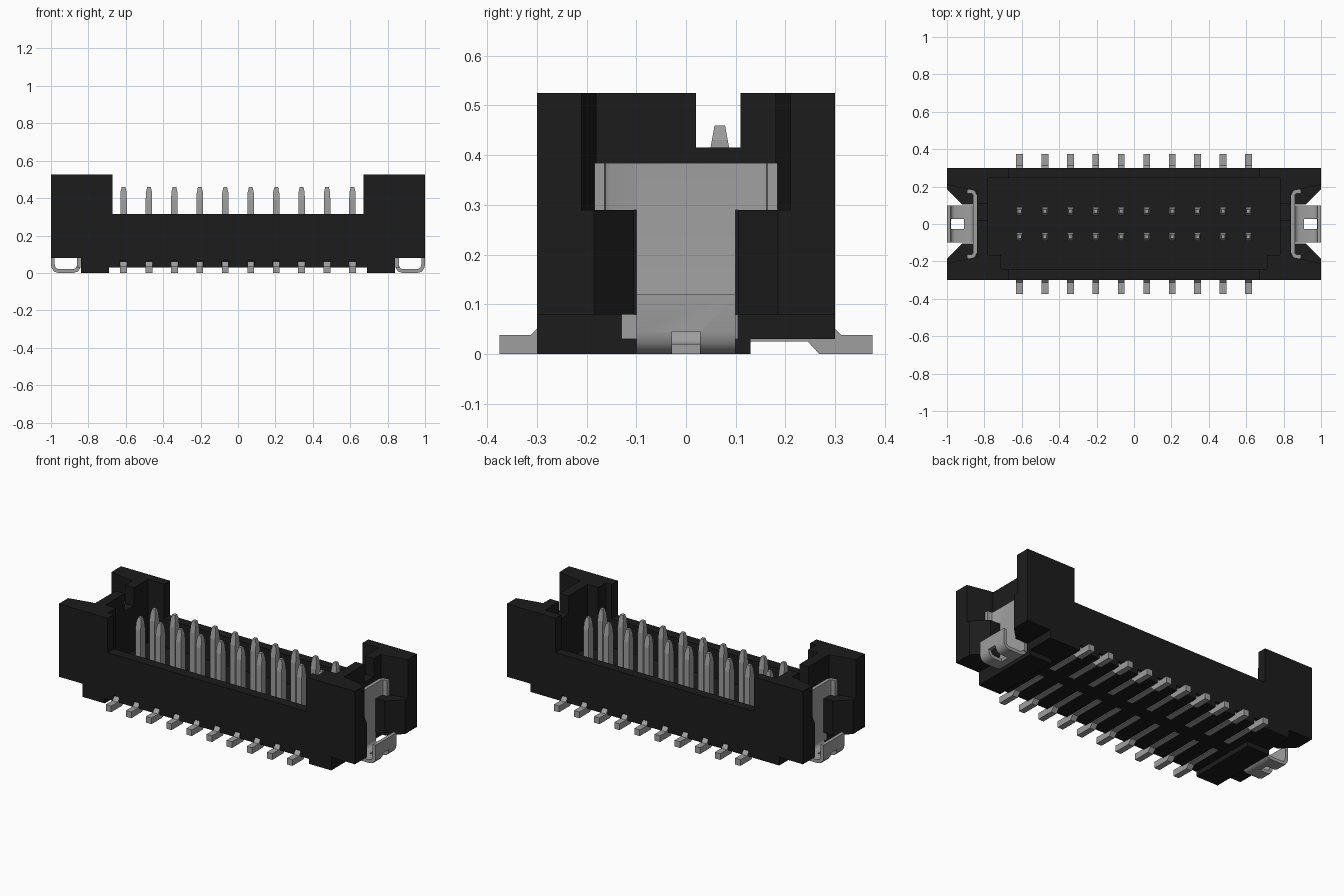
import bpy, bmesh, math
from mathutils import Vector

cube = bpy.data.objects.get("Cube")
if cube:
    bpy.data.objects.remove(cube, do_unlink=True)


def material(name, rgb, rough):
    m = bpy.data.materials.new(name)
    m.use_nodes = True
    m.diffuse_color = (*rgb, 1)
    b = m.node_tree.nodes["Principled BSDF"]
    b.inputs["Base Color"].default_value = (*rgb, 1)
    b.inputs["Roughness"].default_value = rough
    return m


black = material("black plastic", (0.0115, 0.0115, 0.0115), 0.6)
grey = material("grey metal", (0.345, 0.345, 0.345), 0.5)


def make(name, bm, mat):
    bmesh.ops.recalc_face_normals(bm, faces=bm.faces)
    me = bpy.data.meshes.new(name)
    bm.to_mesh(me)
    bm.free()
    me.materials.append(mat)
    ob = bpy.data.objects.new(name, me)
    bpy.context.collection.objects.link(ob)
    return ob


def prism(bm, pts, lo, hi, axis):
    """Extrude a 2D outline from lo to hi along axis x, y or z."""
    place = {"x": lambda p, h: (h, p[0], p[1]),
             "y": lambda p, h: (p[0], h, p[1]),
             "z": lambda p, h: (p[0], p[1], h)}[axis]
    a = [bm.verts.new(place(p, lo)) for p in pts]
    b = [bm.verts.new(place(p, hi)) for p in pts]
    bm.faces.new(a)
    bm.faces.new(b[::-1])
    for i in range(len(pts)):
        j = (i + 1) % len(pts)
        bm.faces.new((a[i], b[i], b[j], a[j]))


def box(bm, x0, x1, y0, y1, z0, z1):
    prism(bm, [(x0, y0), (x1, y0), (x1, y1), (x0, y1)], z0, z1, "z")


def band(path, t):
    """Outline of a bent sheet of thickness t following a 2D path."""
    p = [Vector(q) for q in path]
    left, right = [], []
    for i, q in enumerate(p):
        d0 = (q - p[i - 1]).normalized() if i else (p[1] - q).normalized()
        d1 = (p[i + 1] - q).normalized() if i < len(p) - 1 else d0
        d = (d0 + d1).normalized()
        n = Vector((-d.y, d.x)) * (t / 2 / max(d.dot(d0), 0.5))
        left.append(q + n)
        right.append(q - n)
    return left + right[::-1]


def cut(ob, bm):
    """Subtract a shape and remove its helper."""
    tool = make("helper", bm, ob.data.materials[0])
    tool.hide_render = True
    mod = ob.modifiers.new("cut", "BOOLEAN")
    mod.object, mod.operation, mod.solver = tool, "DIFFERENCE", "EXACT"
    bpy.context.view_layer.objects.active = ob
    bpy.ops.object.modifier_apply(modifier=mod.name)
    bpy.data.objects.remove(tool, do_unlink=True)


contact_x = [(i - 4.5) * 0.136 for i in range(10)]

# Housing block
bm = bmesh.new()
box(bm, -1, 1, -0.3, 0.3, 0.03, 0.525)
housing = make("housing", bm, black)

# Lowered long walls
bm = bmesh.new()
box(bm, -0.67, 0.67, -0.5, 0.5, 0.315, 0.7)
cut(housing, bm)

# Mating cavity with filled front corners
bm = bmesh.new()
prism(bm, [(-0.78, 0.245), (-0.78, -0.165), (-0.71, -0.165), (-0.71, -0.24),
           (0.71, -0.24), (0.71, -0.165), (0.78, -0.165), (0.78, 0.245)],
      0.14, 0.7, "z")
cut(housing, bm)

# Keying notch through both end walls
bm = bmesh.new()
box(bm, -0.9, 0.9, 0.02, 0.11, 0.415, 0.7)
cut(housing, bm)

# Slots for the solder tails in the foot of the long walls
bm = bmesh.new()
for x in contact_x:
    for y0, y1 in ((-0.4, -0.275), (0.275, 0.4)):
        box(bm, x - 0.019, x + 0.019, y0, y1, 0, 0.064)
cut(housing, bm)

# End recesses: raised underside, flared lower slot, wide upper slot
lower = [(0.84, 0.105), (0.92, 0.105), (1.01, 0.195)]
upper = [(0.84, 0.18), (0.86, 0.18), (1.01, 0.212)]
for s in (-1, 1):
    bm = bmesh.new()
    box(bm, min(s * 0.84, s * 1.1), max(s * 0.84, s * 1.1), -0.5, 0.5, -0.1, 0.08)
    cut(housing, bm)
    for half, z0, z1 in ((lower, 0, 0.3), (upper, 0.29, 0.7)):
        outline = [(s * x, y) for x, y in half]
        outline += [(s * x, -y) for x, y in reversed(half)]
        bm = bmesh.new()
        prism(bm, outline, z0, z1, "z")
        cut(housing, bm)

# Standoff feet under the ends
bm = bmesh.new()
for s in (-1, 1):
    box(bm, min(s * 0.69, s * 0.84), max(s * 0.69, s * 0.84), -0.3, 0.13, 0, 0.03)
make("standoff_feet", bm, black)

# Retention clip: bent strip with a slot in the lower bend
bm = bmesh.new()
hook = [(0.85, 0.38), (0.85, 0.045), (0.854, 0.028), (0.864, 0.015), (0.882, 0.01),
        (0.958, 0.01), (0.976, 0.015), (0.986, 0.028), (0.99, 0.045), (0.99, 0.12)]
prism(bm, band(hook, 0.02), -0.1, 0.1, "y")
clip = make("retention_clips", bm, grey)
bm = bmesh.new()
box(bm, 0.91, 1.1, -0.028, 0.028, -0.1, 0.045)
cut(clip, bm)

# Clip crossbar with curled ends, and lower shoulders
bar = [(0.893, 0.174), (0.872, 0.174), (0.858, 0.17), (0.85, 0.155)]
bar += [(x, -y) for x, y in reversed(bar)]
bm = bmesh.new()
prism(bm, band(bar, 0.02), 0.29, 0.384, "z")
crossbar = make("clip_crossbars", bm, grey)
bm = bmesh.new()
for y0, y1 in ((-0.13, -0.1), (0.1, 0.105)):
    box(bm, 0.84, 0.86, y0, y1, 0.03, 0.08)
shoulder = make("clip_shoulders", bm, grey)
for ob in (clip, crossbar, shoulder):
    ob.modifiers.new("mirror", "MIRROR").use_axis[0] = True

# Contacts: tapered pins and bent solder tails in two rows
pins, tails = bmesh.new(), bmesh.new()
sections = [(0.05, 0.0175, 0.023), (0.39, 0.0175, 0.023),
            (0.43, 0.0165, 0.016), (0.46, 0.0095, 0.0105)]
tail = [(0.045, 0.025), (0.245, 0.025), (0.268, 0), (0.375, 0), (0.375, 0.038),
        (0.312, 0.038), (0.288, 0.062), (0.045, 0.062)]
for x in contact_x:
    for s in (-1, 1):
        y = s * 0.068
        rings = [[pins.verts.new((x + a * rx, y + b * ry, z))
                  for a, b in ((-1, -1), (1, -1), (1, 1), (-1, 1))]
                 for z, rx, ry in sections]
        for a, b in zip(rings, rings[1:]):
            for k in range(4):
                pins.faces.new((a[k], a[(k + 1) % 4], b[(k + 1) % 4], b[k]))
        pins.faces.new(rings[0][::-1])
        pins.faces.new(rings[-1])
        prism(tails, [(s * p, z) for p, z in tail], x - 0.018, x + 0.018, "x")
make("contact_pins", pins, grey)
make("solder_tails", tails, grey)

# Smooth the clip bends
bpy.ops.object.select_all(action="DESELECT")
for ob in (clip, crossbar):
    ob.select_set(True)
bpy.context.view_layer.objects.active = clip
bpy.ops.object.shade_smooth_by_angle(angle=math.radians(40))
